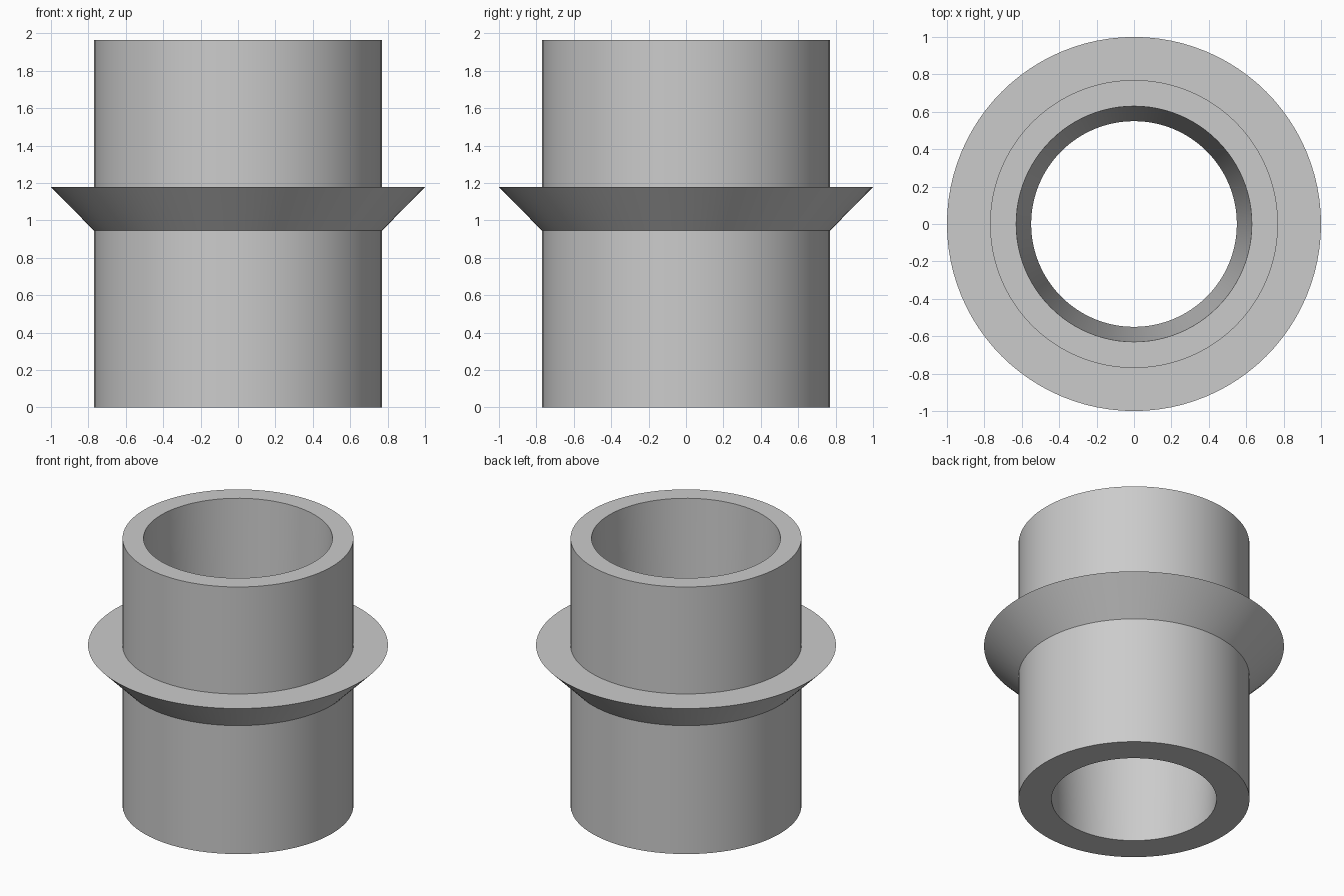
import bpy
import bmesh
import math

SEGMENTS = 96

cube = bpy.data.objects.get("Cube")
if cube:
    bpy.data.objects.remove(cube, do_unlink=True)

# Single plain grey material
grey = bpy.data.materials.new("light_grey")
grey.use_nodes = True
colour = (0.6, 0.6, 0.6, 1.0)
grey.diffuse_color = colour
grey.node_tree.nodes["Principled BSDF"].inputs["Base Color"].default_value = colour


def lathe(name, profile, material):
    """Revolve a closed (radius, z) profile around the z axis."""
    bm = bmesh.new()
    verts = [bm.verts.new((r, 0, z)) for r, z in profile]
    edges = [bm.edges.new((verts[i - 1], verts[i])) for i in range(len(verts))]
    bmesh.ops.spin(bm, geom=verts + edges, cent=(0, 0, 0), axis=(0, 0, 1),
                   angle=math.tau, steps=SEGMENTS, use_merge=False)
    bmesh.ops.remove_doubles(bm, verts=bm.verts[:], dist=0.0001)
    bmesh.ops.recalc_face_normals(bm, faces=bm.faces[:])
    mesh = bpy.data.meshes.new(name)
    bm.to_mesh(mesh)
    bm.free()
    mesh.materials.append(material)
    obj = bpy.data.objects.new(name, mesh)
    bpy.context.collection.objects.link(obj)
    bpy.ops.object.select_all(action="DESELECT")
    obj.select_set(True)
    bpy.context.view_layer.objects.active = obj
    bpy.ops.object.shade_smooth_by_angle(angle=math.radians(30))
    return obj


# Tube with a tapered bore and a flared collar around its middle
OUTER, COLLAR = 0.77, 1.0
BORE_BOTTOM, BORE_TOP = 0.55, 0.63
HEIGHT, COLLAR_LOW, COLLAR_HIGH = 1.965, 0.945, 1.178

lathe("collared_sleeve", [
    (BORE_BOTTOM, 0),
    (OUTER, 0),
    (OUTER, COLLAR_LOW),
    (COLLAR, COLLAR_HIGH),
    (OUTER, COLLAR_HIGH),
    (OUTER, HEIGHT),
    (BORE_TOP, HEIGHT),
], grey)
